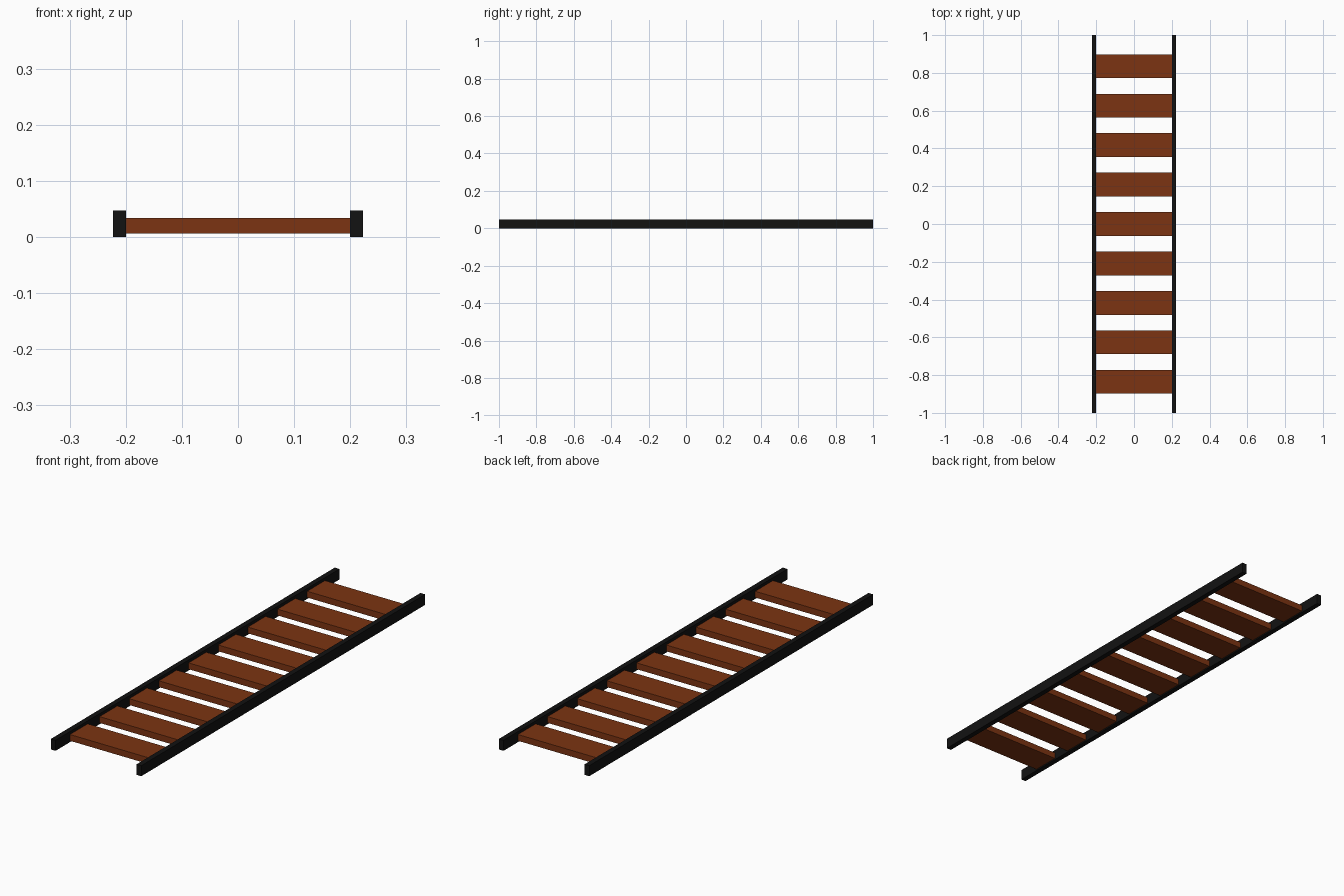
import bpy

if "Cube" in bpy.data.objects:
    bpy.data.objects.remove(bpy.data.objects["Cube"])


def material(name, rgb):
    m = bpy.data.materials.new(name)
    m.diffuse_color = (*rgb, 1)
    m.use_nodes = True
    m.node_tree.nodes["Principled BSDF"].inputs["Base Color"].default_value = m.diffuse_color
    return m


def box(name, lo, hi, mat):
    bpy.ops.mesh.primitive_cube_add(size=1, location=[(a + b) / 2 for a, b in zip(lo, hi)])
    ob = bpy.context.object
    ob.name = name
    ob.scale = [b - a for a, b in zip(lo, hi)]
    bpy.ops.object.transform_apply(location=False, rotation=False, scale=True)
    ob.data.materials.append(mat)
    return ob


wood = material("brown_wood", (0.2, 0.034, 0.006))
black = material("black_rail", (0.006, 0.006, 0.006))

RAIL_IN, RAIL_OUT, RAIL_H = 0.2, 0.223, 0.047
SLAT_HALF, PITCH, COUNT = 0.0625, 0.209, 9

# Long side rails
box("rail_left", (-RAIL_OUT, -1, 0), (-RAIL_IN, 1, RAIL_H), black)
box("rail_right", (RAIL_IN, -1, 0), (RAIL_OUT, 1, RAIL_H), black)

# Flat treads between the rails
for i in range(COUNT):
    y = (i - (COUNT - 1) / 2) * PITCH
    box(f"tread_{i + 1}", (-RAIL_IN, y - SLAT_HALF, 0.006),
        (RAIL_IN, y + SLAT_HALF, 0.034), wood)
